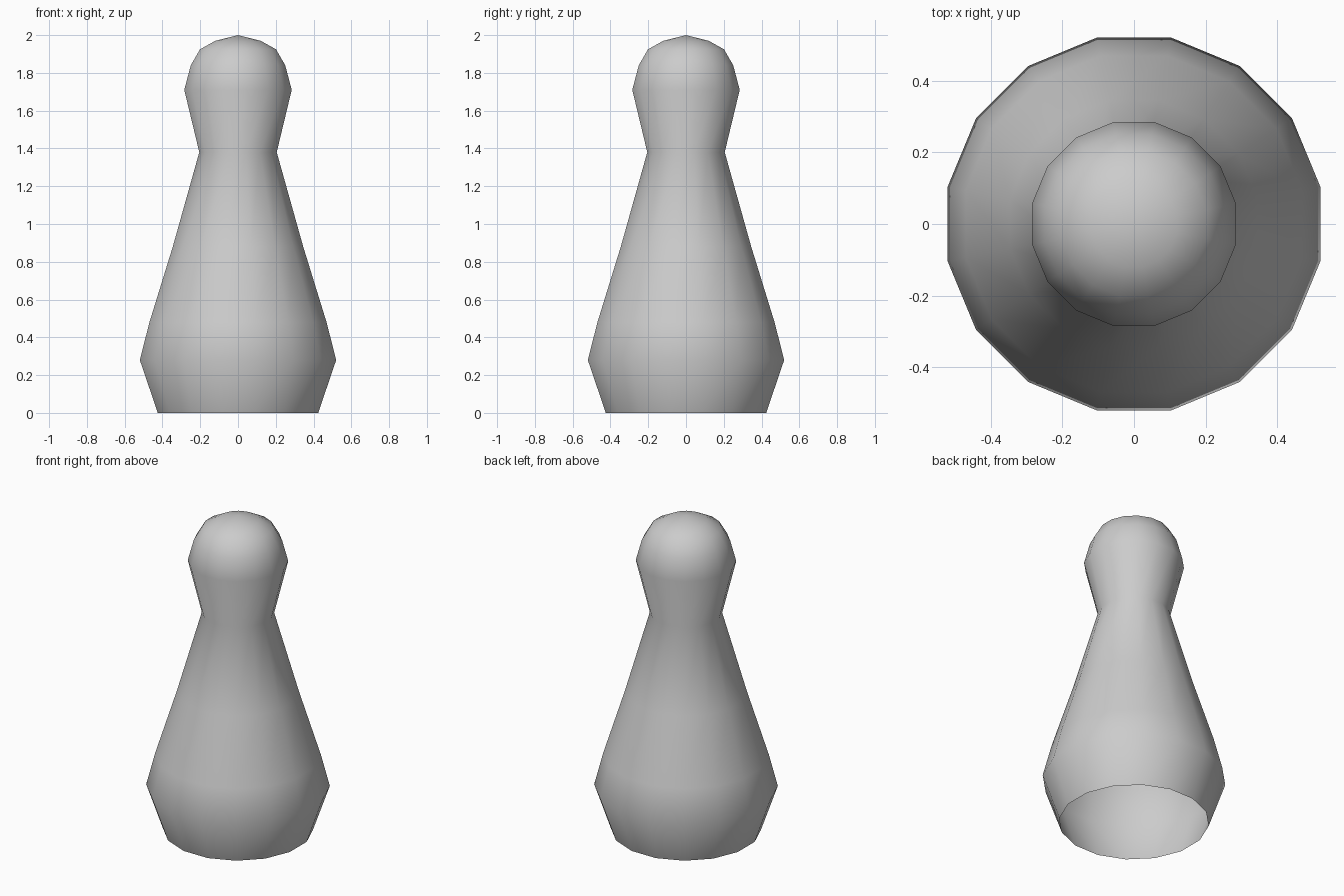
import bpy, bmesh, math

cube = bpy.data.objects.get("Cube")
if cube:
    bpy.data.objects.remove(cube, do_unlink=True)

# Single grey finish
grey = bpy.data.materials.new("plain grey")
grey.use_nodes = True
colour = (0.6, 0.6, 0.6, 1)
grey.diffuse_color = colour
grey.node_tree.nodes["Principled BSDF"].inputs["Base Color"].default_value = colour

SIDES = 16
# Outer profile (radius, height) from open foot to top of head
PROFILE = [(0.433, 0), (0.53, 0.28), (0.478, 0.48), (0.352, 0.88), (0.209, 1.38),
           (0.29, 1.71), (0.255, 1.84), (0.205, 1.925), (0.122, 1.97)]

bm = bmesh.new()
rings = []
for radius, height in PROFILE:
    angles = [(i + 0.5) * math.tau / SIDES for i in range(SIDES)]
    rings.append([bm.verts.new((radius * math.cos(a), radius * math.sin(a), height))
                  for a in angles])

# Walls of the hollow body and head
for low, high in zip(rings, rings[1:]):
    for i in range(SIDES):
        j = (i + 1) % SIDES
        bm.faces.new((low[i], low[j], high[j], high[i]))

# Crown fan
crown = bm.verts.new((0, 0, 2))
for i in range(SIDES):
    bm.faces.new((rings[-1][i], rings[-1][(i + 1) % SIDES], crown))

for face in bm.faces:
    face.smooth = True
mesh = bpy.data.meshes.new("pawn_body")
bm.to_mesh(mesh)
bm.free()
mesh.materials.append(grey)
pawn = bpy.data.objects.new("pawn_body", mesh)
bpy.context.collection.objects.link(pawn)
